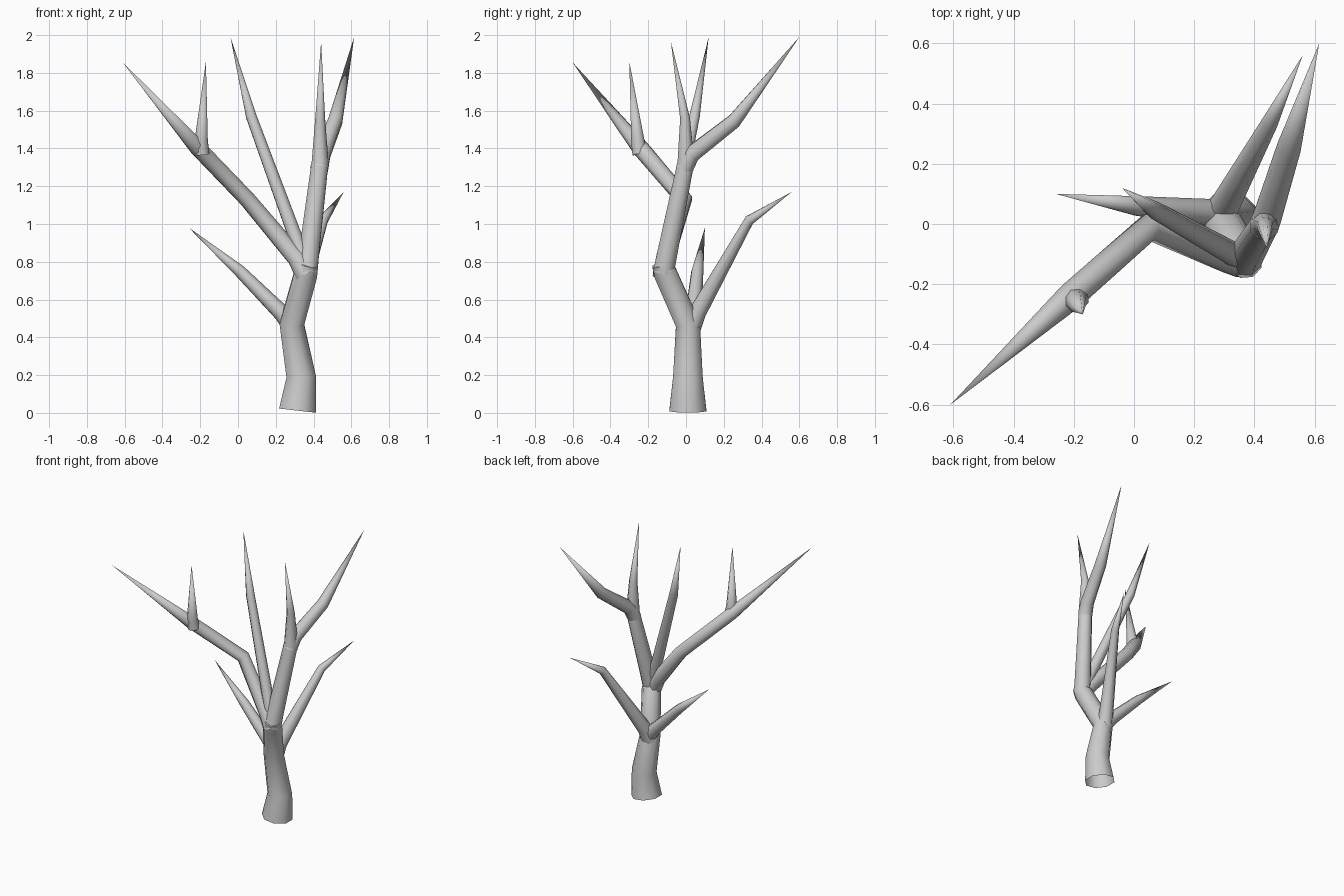
import bpy, bmesh, math
from mathutils import Vector

if "Cube" in bpy.data.objects:
    bpy.data.objects.remove(bpy.data.objects["Cube"])

SIDES = 8


def limb(name, path, cap_end=False):
    """Tapered tube through (x, y, z, radius) points; radius 0 makes a sharp tip."""
    pts = [Vector(p[:3]) for p in path]
    n = len(pts)
    bm = bmesh.new()
    rings, prev_dir, side = [], None, Vector((1, 0, 0))
    for i, p in enumerate(pts):
        a = (p - pts[i - 1]).normalized() if i else Vector()
        b = (pts[i + 1] - p).normalized() if i < n - 1 else Vector()
        d = (a + b).normalized()
        if prev_dir:
            side = prev_dir.rotation_difference(d) @ side
        side = (side - d * side.dot(d)).normalized()
        up = d.cross(side)
        prev_dir, r = d, path[i][3]
        if r == 0:
            rings.append([bm.verts.new(p)])
            continue
        angles = [2 * math.pi * (k + 0.5) / SIDES for k in range(SIDES)]
        rings.append([bm.verts.new(p + r * (math.cos(t) * side + math.sin(t) * up))
                      for t in angles])
    for lo, hi in zip(rings, rings[1:]):
        for k in range(SIDES):
            j = (k + 1) % SIDES
            if len(hi) == 1:
                bm.faces.new((lo[k], lo[j], hi[0]))
            else:
                bm.faces.new((lo[k], lo[j], hi[j], hi[k]))
    if cap_end:
        bm.faces.new(rings[-1])
    mesh = bpy.data.meshes.new(name)
    bm.to_mesh(mesh)
    bm.free()
    obj = bpy.data.objects.new(name, mesh)
    bpy.context.collection.objects.link(obj)
    bpy.context.view_layer.objects.active = obj
    bpy.ops.object.select_all(action='DESELECT')
    obj.select_set(True)
    bpy.ops.object.shade_smooth_by_angle(angle=math.radians(50))


# trunk with its bent, blunt upper end
limb("trunk", [(.315, .01, .012, .106), (.335, .01, .19, .085), (.285, .01, .47, .07),
               (.36, -.11, .74, .066), (.375, -.13, .79, .055)], cap_end=True)

# low branches
limb("low_left_branch", [(.29, .02, .46, .055), (.23, .04, .53, .045),
                         (.01, .06, .75, .033), (-.26, .10, .98, 0)])
limb("low_back_branch", [(.285, .02, .44, .06), (.30, .06, .53, .05),
                         (.45, .335, 1.02, .028), (.56, .56, 1.17, 0)])

# long left branch and its upright twig
limb("left_branch", [(.36, -.12, .73, .06), (.31, -.11, .82, .052), (.05, -.01, 1.13, .046),
                     (-.21, -.24, 1.40, .046), (-.61, -.60, 1.855, 0)])
limb("left_twig", [(-.19, -.245, 1.37, .042), (-.195, -.255, 1.44, .038),
                   (-.17, -.30, 1.86, 0)])

# middle branch
limb("middle_branch", [(.36, -.12, .76, .045), (.33, -.10, .86, .04),
                       (.07, .045, 1.57, .03), (-.04, .12, 1.99, 0)])

# right branch, forking into an upright twig and a backward one
limb("right_branch", [(.365, -.12, .74, .06), (.375, -.10, .84, .058),
                      (.435, .0, 1.33, .048), (.435, -.005, 1.56, .028),
                      (.44, -.08, 1.965, 0)])
limb("right_back_branch", [(.43, -.01, 1.29, .05), (.445, .03, 1.37, .048),
                           (.515, .255, 1.545, .041), (.615, .60, 1.99, 0)])
